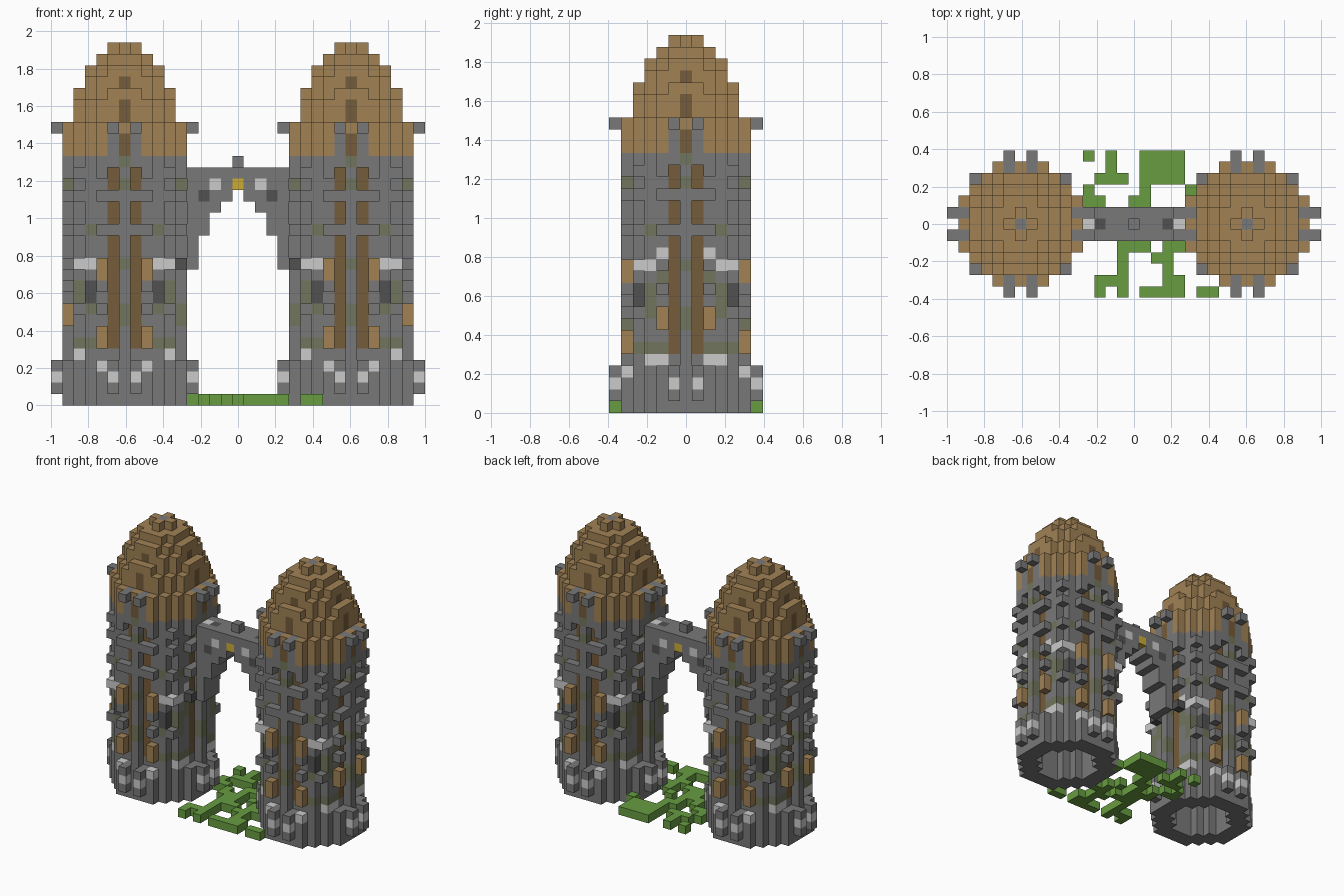
import bpy, bmesh, random
from mathutils import Vector

cube = bpy.data.objects.get("Cube")
if cube:
    bpy.data.objects.remove(cube, do_unlink=True)

U = 2 / 33          # edge of one block
TOWER = 10          # tower centre, in blocks
random.seed(4)

COLOURS = {
    "stone": "787878", "pale_stone": "cacaca", "dark_stone": "525252",
    "mossy_stone": "70745c", "roof_wood": "a08156", "dark_wood": "745c3c",
    "grass": "679b43", "gold": "cbaa36",
}
SLOTS = list(COLOURS)


def make_material(name, code):
    rgb = [(int(code[i:i + 2], 16) / 255) ** 2.2 for i in (0, 2, 4)]
    mat = bpy.data.materials.new(name)
    mat.use_nodes = True
    bsdf = mat.node_tree.nodes["Principled BSDF"]
    bsdf.inputs["Base Color"].default_value = (*rgb, 1)
    bsdf.inputs["Roughness"].default_value = 0.9
    mat.diffuse_color = (*rgb, 1)
    return mat


MATERIALS = [make_material(n, c) for n, c in COLOURS.items()]


def build_blocks(name, cells, offset=0):
    """Skin a set of coloured blocks, keeping only the exposed faces."""
    bm = bmesh.new()
    verts = {}

    def vert(corner):
        key = tuple(round(c * 2) for c in corner)
        if key not in verts:
            verts[key] = bm.verts.new(((corner.x + offset) * U, corner.y * U, corner.z * U))
        return verts[key]

    for cell, colour in cells.items():
        centre = Vector(cell) + Vector((0, 0, 0.5))
        for axis in range(3):
            for sign in (-1, 1):
                n = Vector((0, 0, 0))
                n[axis] = sign
                if tuple(int(c) for c in Vector(cell) + n) in cells:
                    continue
                a = Vector((0, 0, 0))
                a[(axis + 1) % 3] = 0.5
                b = n.cross(a)
                mid = centre + n / 2
                face = bm.faces.new([vert(mid + p) for p in (-a - b, a - b, a + b, b - a)])
                face.material_index = SLOTS.index(colour)
    mesh = bpy.data.meshes.new(name)
    bm.to_mesh(mesh)
    bm.free()
    for mat in MATERIALS:
        mesh.materials.append(mat)
    obj = bpy.data.objects.new(name, mesh)
    bpy.context.collection.objects.link(obj)


def disc(limit, inner=-1):
    """Grid positions whose squared radius lies between the two limits."""
    span = range(-6, 7)
    return [(x, y) for x in span for y in span if inner < x * x + y * y <= limit]


def around(a, b):
    """All mirrored and swapped copies of one grid position."""
    return {(sx * p, sy * q) for p, q in ((a, b), (b, a)) for sx in (-1, 1) for sy in (-1, 1)}


# Tower shaft: hollow wall with a central rib and window strips on each face
shaft = {}
moss = {(a, b, z): random.random() < 0.25 for a in range(6) for b in range(6) for z in range(22)}
for z in range(22):
    for x, y in disc(25, 12):
        a, b = max(abs(x), abs(y)), min(abs(x), abs(y))
        colour = "mossy_stone" if z > 4 and moss[a, b, z] else "stone"
        if a == 4 and b == 1 and 5 <= z <= 20 and z != 15:
            colour = "dark_wood"
        shaft[x, y, z] = colour
    # Solid rings, and ledges broken at the windows
    if z < 4 or z in (15, 18, 21):
        for x, y in disc(29, 25):
            shaft[x, y, z] = "stone"
    elif z in (8, 10, 12, 20):
        for x, y in around(5, 2):
            shaft[x, y, z] = "stone"
    if z in (8, 12, 15, 18, 20):
        for x, y in around(4, 4):
            shaft[x, y, z] = "pale_stone" if z == 12 else "stone"

# Buttress studs at the foot
for x, y in around(6, 1):
    for z in (1, 2, 3):
        shaft[x, y, z] = "pale_stone" if z == 2 else "stone"

# Pale and dark accents on the chamfered corners
for x, y in around(4, 3):
    shaft[x, y, 12] = "pale_stone"
    if abs(x) == 4:
        shaft[x, y, 4] = "pale_stone"
    else:
        shaft[x, y, 9] = shaft[x, y, 10] = "dark_stone"

# Timber boxes and pale blocks beside the window strips
for x, y in around(5, 2):
    if abs(y) == 5:
        for z in (5, 6, 11, 12):
            shaft[x, y, z] = "roof_wood"
        shaft[x, y, 3] = "pale_stone"
    else:
        for z in (7, 8):
            shaft[x, y, z] = "roof_wood"
        for z in (4, 13):
            shaft[x - x // 5, y, z] = "pale_stone"

# Domed roof: stacked discs with small dark windows and stone brackets
roof = {}
for i, limit in enumerate((29, 29, 29, 20, 20, 17, 13, 10, 5, 1)):
    z = 22 + i
    half = int(limit ** 0.5)
    for x, y in disc(limit):
        window = z in (22, 23, 25, 26, 28) and (abs(x), abs(y)) in ((half, 0), (0, half))
        roof[x, y, z] = "dark_wood" if window else "roof_wood"
for x, y in around(5, 1):
    for z in (22, 23, 24):
        roof[x, y, z] = "stone"
for x, y in around(6, 1):
    roof[x, y, 24] = "stone"
roof[0, 0, 31] = "stone"

for side, s in (("right", -1), ("left", 1)):
    # The face towards the passage is plain below the bridge, with dark corbels
    walls = {c: m for c, m in shaft.items()
             if not (c[0] == -5 * s and abs(c[1]) == 2 and 4 <= c[2] <= 12)}
    walls[-5 * s, -2, 12] = walls[-5 * s, 2, 12] = "dark_stone"
    build_blocks(side + "_tower_shaft", walls, s * TOWER)
    build_blocks(side + "_tower_roof", roof, s * TOWER)

# Arched bridge between the towers
bridge = {}
for x in range(-4, 5):
    for y in (-1, 0, 1):
        for z in range((19, 18, 17, 15, 12)[abs(x)], 21):
            bridge[x, y, z] = "stone"
for y in (-1, 0, 1):
    bridge[0, y, 19] = "gold"
    for s in (-1, 1):
        bridge[2 * s, y, 19] = "pale_stone"
        bridge[3 * s, y, 18] = "dark_stone"
for s in (-1, 1):
    bridge[3 * s, 0, 20] = "dark_stone"
    bridge[4 * s, 0, 20] = "pale_stone"
bridge[0, 0, 21] = "stone"
build_blocks("arched_bridge", bridge)

# Patchy grass, one string per row from back to front, starting at x = -4
ROWS = {
    6: "#.#..####", 5: "..#..####", 4: ".###.####", 3: "#....#...#", 2: "##..##",
    1: "..#.#", 0: "..###.#", -1: "...##..#",
    -2: "...###.##", -3: "...#..##", -4: "...#...#",
    -5: ".###...##", -6: ".#.#.####.##",
}
grass = {(i - 4, y, 0): "grass" for y, row in ROWS.items() for i, c in enumerate(row) if c == "#"}
build_blocks("grass_patches", grass)
